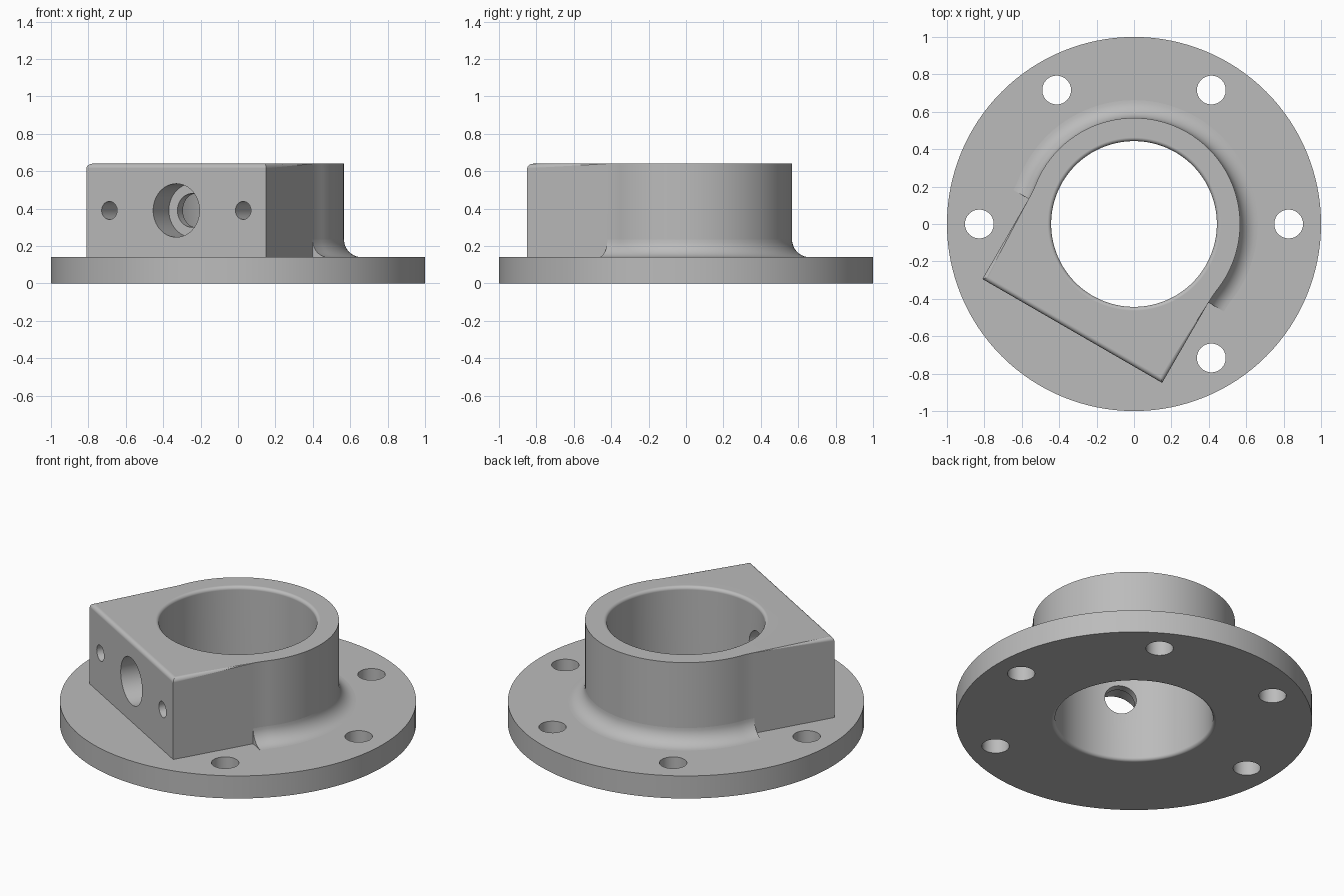
import bpy, bmesh
from math import sin, cos, pi, radians, asin
from mathutils import Vector, Matrix

if "Cube" in bpy.data.objects:
    bpy.data.objects.remove(bpy.data.objects["Cube"])

steel = bpy.data.materials.new("machined grey")
steel.use_nodes = True
GREY = (0.5, 0.5, 0.5, 1)
steel.diffuse_color = GREY
steel.node_tree.nodes["Principled BSDF"].inputs["Base Color"].default_value = GREY

TURN = Matrix.Rotation(radians(-30), 4, "Z")    # block direction
FLANGE_TOP, TOP = 0.14, 0.64
BORE_R, COLLAR_R, RIM = 0.443, 0.567, 0.02
HALF_W, FRONT, FLAT_END = 0.555, -0.66, -0.165
PORT_Z = 0.39


def make(name, bm, matrix=Matrix()):
    bmesh.ops.recalc_face_normals(bm, faces=bm.faces)
    bm.transform(matrix)
    mesh = bpy.data.meshes.new(name)
    bm.to_mesh(mesh)
    bm.free()
    ob = bpy.data.objects.new(name, mesh)
    mesh.materials.append(steel)
    bpy.context.collection.objects.link(ob)
    return ob


def loft(rings, closed=False):
    """Skin a list of equal rings; cap the ends unless closed."""
    bm = bmesh.new()
    vs = [[bm.verts.new(p) for p in ring] for ring in rings]
    n = len(vs[0])
    for a, b in zip(vs, vs[1:]):
        for i in range(n):
            bm.faces.new((a[i], a[(i + 1) % n], b[(i + 1) % n], b[i]))
    bm.faces.new(vs[0])
    bm.faces.new(vs[-1])
    return bm


def lathe(profile, steps=128):
    return loft([[(r * cos(2 * pi * i / steps), r * sin(2 * pi * i / steps), z)
                  for i in range(steps)] for r, z in profile])


def boolean(target, other, operation):
    mod = target.modifiers.new("cut", "BOOLEAN")
    mod.operation, mod.solver, mod.object = operation, "EXACT", other
    bpy.context.view_layer.objects.active = target
    bpy.ops.object.modifier_apply(modifier=mod.name)
    bpy.data.objects.remove(other)


def finish(ob):
    bpy.ops.object.select_all(action="DESELECT")
    ob.select_set(True)
    bpy.context.view_layer.objects.active = ob
    bpy.ops.object.shade_smooth_by_angle(angle=radians(30))
    mod = ob.modifiers.new("even shading", "WEIGHTED_NORMAL")
    mod.keep_sharp = True


# Collar outline: round back blending into the flat sides of the block
start = asin(0.06 / COLLAR_R)
a = Vector((HALF_W, FLAT_END))
b = Vector((HALF_W, -0.116))
c = COLLAR_R * Vector((cos(start), -sin(start)))
blend = [a.lerp(b, t / 5).lerp(b.lerp(c, t / 5), t / 5) for t in range(5)]
arc = [COLLAR_R * Vector((cos(t), sin(t)))
       for t in (-start + (pi + 2 * start) * i / 72 for i in range(73))]
path = blend + arc + [Vector((-p.x, p.y)) for p in reversed(blend)]
outline = [Vector((HALF_W, FRONT))] + path + [Vector((-HALF_W, FRONT))]

# Flange disc
body = make("flanged_housing", lathe([(1, 0), (1, FLANGE_TOP)]))

# Collar with block, top edge rounded
bm = loft([[(p.x, p.y, z) for p in outline] for z in (0.06, TOP)])
rim = [e for e in bm.edges if all(v.co.z > TOP - 0.01 for v in e.verts)]
bmesh.ops.bevel(bm, geom=rim, offset=0.025, offset_type="OFFSET",
                segments=5, profile=0.5, affect="EDGES")
boolean(body, make("collar", bm, TURN), "UNION")

# Central bore with rounded rims
flare = [(BORE_R + RIM * (1 - sin(t)), RIM * (1 - cos(t)))
         for t in (pi / 2 * i / 5 for i in range(6))]
bore = [(BORE_R + RIM, -0.05)] + flare
bore += [(r, TOP - z) for r, z in reversed(flare)] + [(BORE_R + RIM, TOP + 0.05)]
boolean(body, make("bore_cutter", lathe(bore)), "DIFFERENCE")

# Five bolt holes; the place under the block front is left solid
for angle in (0, 60, 120, 180, 300):
    place = Matrix.Rotation(radians(angle), 4, "Z") @ Matrix.Translation((0.827, 0, 0))
    cutter = lathe([(0.077, -0.1), (0.077, FLANGE_TOP + 0.1)], 48)
    boolean(body, make("bolt_cutter", cutter, place), "DIFFERENCE")

# Stepped port and two blind holes in the block front: (offset, radius, depth)
for x, radius, depth in ((0, 0.143, 0.168), (0, 0.09, 0.4),
                         (-0.413, 0.048, 0.3), (0.413, 0.048, 0.3)):
    place = (TURN @ Matrix.Translation((x, FRONT, PORT_Z))
             @ Matrix.Rotation(radians(-90), 4, "X"))
    cutter = lathe([(radius, -0.1), (radius, depth)], 48)
    boolean(body, make("port_cutter", cutter, place), "DIFFERENCE")
finish(body)

# Concave fillet between collar and flange, swept along the round back
F = 0.095
section = [(F - F * cos(t), FLANGE_TOP + F - F * sin(t))
           for t in (pi / 2 * i / 10 for i in range(11))]
section += [(F, FLANGE_TOP - 0.02), (-0.02, FLANGE_TOP - 0.02), (-0.02, FLANGE_TOP + F)]
rings = []
for i, p in enumerate(path):
    if i in (0, len(path) - 1):
        out = Vector((1 if i == 0 else -1, 0))
    else:
        along = (path[i + 1] - path[i - 1]).normalized()
        out = Vector((along.y, -along.x))
    rings.append([(*(p + out * d), z) for d, z in section])
finish(make("base_fillet", loft(rings), TURN))
